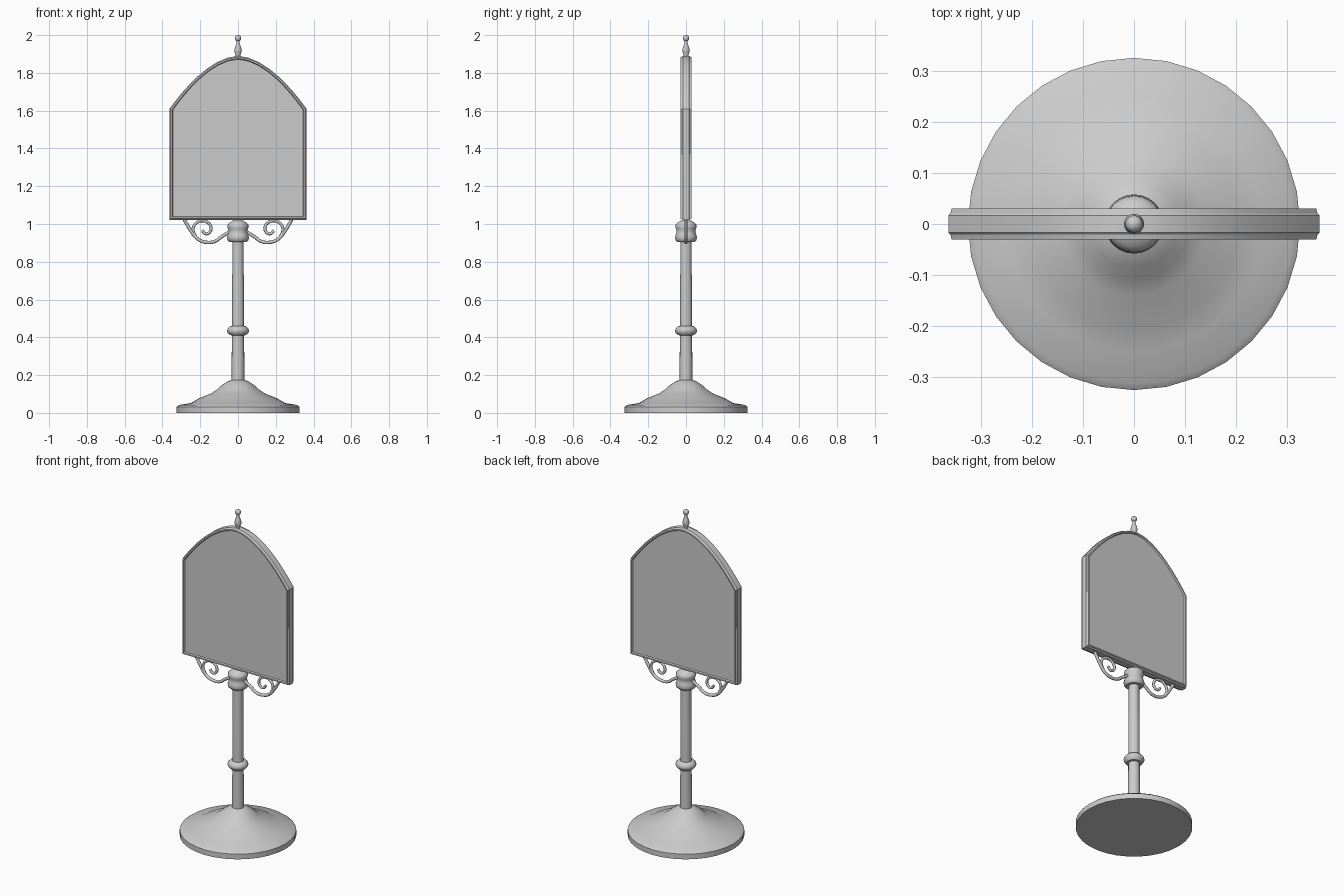
import bpy, bmesh, math

if "Cube" in bpy.data.objects:
    bpy.data.objects.remove(bpy.data.objects["Cube"])

metal = bpy.data.materials.new("grey_metal")
metal.diffuse_color = (0.6, 0.6, 0.6, 1)
metal.use_nodes = True
metal.node_tree.nodes["Principled BSDF"].inputs["Base Color"].default_value = metal.diffuse_color


def finish(obj, angle=40):
    obj.data.materials.clear()
    obj.data.materials.append(metal)
    bpy.ops.object.select_all(action='DESELECT')
    obj.select_set(True)
    bpy.context.view_layer.objects.active = obj
    bpy.ops.object.shade_smooth_by_angle(angle=math.radians(angle))


def add_mesh(name, bm, angle=40):
    bmesh.ops.recalc_face_normals(bm, faces=bm.faces)
    me = bpy.data.meshes.new(name)
    bm.to_mesh(me)
    bm.free()
    obj = bpy.data.objects.new(name, me)
    bpy.context.collection.objects.link(obj)
    finish(obj, angle)


def skin(name, rings, angle=40):
    """Bridge closed rings of points and cap both ends."""
    bm = bmesh.new()
    loops = [[bm.verts.new(p) for p in ring] for ring in rings]
    n = len(loops[0])
    for a, b in zip(loops, loops[1:]):
        for i in range(n):
            j = (i + 1) % n
            bm.faces.new((a[i], a[j], b[j], b[i]))
    bm.faces.new(loops[0])
    bm.faces.new(loops[-1])
    add_mesh(name, bm, angle)


def lathe(name, profile, sides=32):
    """Turn a (radius, z) profile around the z axis."""
    turn = [2 * math.pi * i / sides for i in range(sides)]
    skin(name, [[(r * math.cos(t), r * math.sin(t), z) for t in turn] for r, z in profile])


def tube(name, points, radius):
    """Round rod along a smooth path in the xz plane."""
    cu = bpy.data.curves.new(name, 'CURVE')
    cu.dimensions = '3D'
    cu.bevel_depth = radius
    cu.bevel_resolution = 2
    cu.resolution_u = 5
    cu.use_fill_caps = True
    sp = cu.splines.new('BEZIER')
    sp.bezier_points.add(len(points) - 1)
    for bp, (x, z) in zip(sp.bezier_points, points):
        bp.co = (x, 0, z)
        bp.handle_left_type = bp.handle_right_type = 'AUTO'
    obj = bpy.data.objects.new(name, cu)
    bpy.context.collection.objects.link(obj)
    bpy.ops.object.select_all(action='DESELECT')
    obj.select_set(True)
    bpy.context.view_layer.objects.active = obj
    bpy.ops.object.convert(target='MESH')
    finish(bpy.context.view_layer.objects.active, 60)


# Round flared foot
lathe("base", [(0.325, 0), (0.325, 0.032), (0.312, 0.042), (0.25, 0.052), (0.205, 0.078),
               (0.14, 0.104), (0.11, 0.125), (0.085, 0.147), (0.055, 0.168), (0.033, 0.175)])

# Post with its collar and capital
lathe("post", [(0.034, 0.15), (0.034, 0.25), (0.032, 0.41), (0.032, 0.67),
               (0.030, 0.75), (0.030, 0.92)], 16)
lathe("collar", [(0.030, 0.410), (0.044, 0.412), (0.055, 0.425), (0.058, 0.435),
                 (0.055, 0.446), (0.044, 0.458), (0.030, 0.460)], 24)
lathe("capital", [(0.030, 0.906), (0.046, 0.906), (0.055, 0.914), (0.058, 0.930),
                  (0.054, 0.946), (0.049, 0.958), (0.052, 0.972), (0.056, 0.985),
                  (0.054, 0.998), (0.044, 1.008), (0.020, 1.022)], 24)

# Arched sign board with a moulded rim
HALF, BOTTOM, SHOULDER, TOP = 0.363, 1.022, 1.61, 1.89
outline = [(-HALF, BOTTOM), (HALF, BOTTOM)]
STEPS = 20
for i in range(STEPS + 1):
    s = math.sin(math.pi / 2 * (1 - 2 * i / STEPS))
    outline.append((HALF * s, SHOULDER + (TOP - SHOULDER) * (1 - abs(s) ** 1.8)))
MID, TALL = (TOP + BOTTOM) / 2, (TOP - BOTTOM) / 2


def board_ring(inset, y):
    fx, fz = (HALF - inset) / HALF, (TALL - inset) / TALL
    return [(x * fx, y, MID + (z - MID) * fz) for x, z in outline]


rim = [(0.018, 0.022), (0.014, 0.030), (0.006, 0.030), (0.004, 0.021), (0, 0.017)]
layers = [(d, -y) for d, y in rim] + [(d, y) for d, y in reversed(rim)]
skin("sign_board", [board_ring(d, y) for d, y in layers], 30)

# Finial spindle and ball
lathe("finial_spindle", [(0.014, 1.875), (0.012, 1.895), (0.019, 1.912), (0.020, 1.920),
                         (0.014, 1.940), (0.008, 1.960), (0.008, 1.975)], 16)
bm = bmesh.new()
bmesh.ops.create_uvsphere(bm, u_segments=16, v_segments=10, radius=0.017)
bmesh.ops.translate(bm, verts=bm.verts, vec=(0, 0, 1.983))
add_mesh("finial_ball", bm, 60)

# Scroll brackets on both sides
arm = [(0.285, 1.024), (0.25, 0.965), (0.215, 0.922), (0.168, 0.903),
       (0.122, 0.908), (0.088, 0.932), (0.04, 0.962)]
curl = [(0.222, 0.928), (0.238, 0.972), (0.220, 1.006), (0.180, 1.016),
        (0.146, 0.992), (0.146, 0.962), (0.170, 0.948), (0.190, 0.966)]
for side, label in ((-1, "left"), (1, "right")):
    tube("bracket_arm_" + label, [(side * x, z) for x, z in arm], 0.009)
    tube("bracket_curl_" + label, [(side * x, z) for x, z in curl], 0.008)
